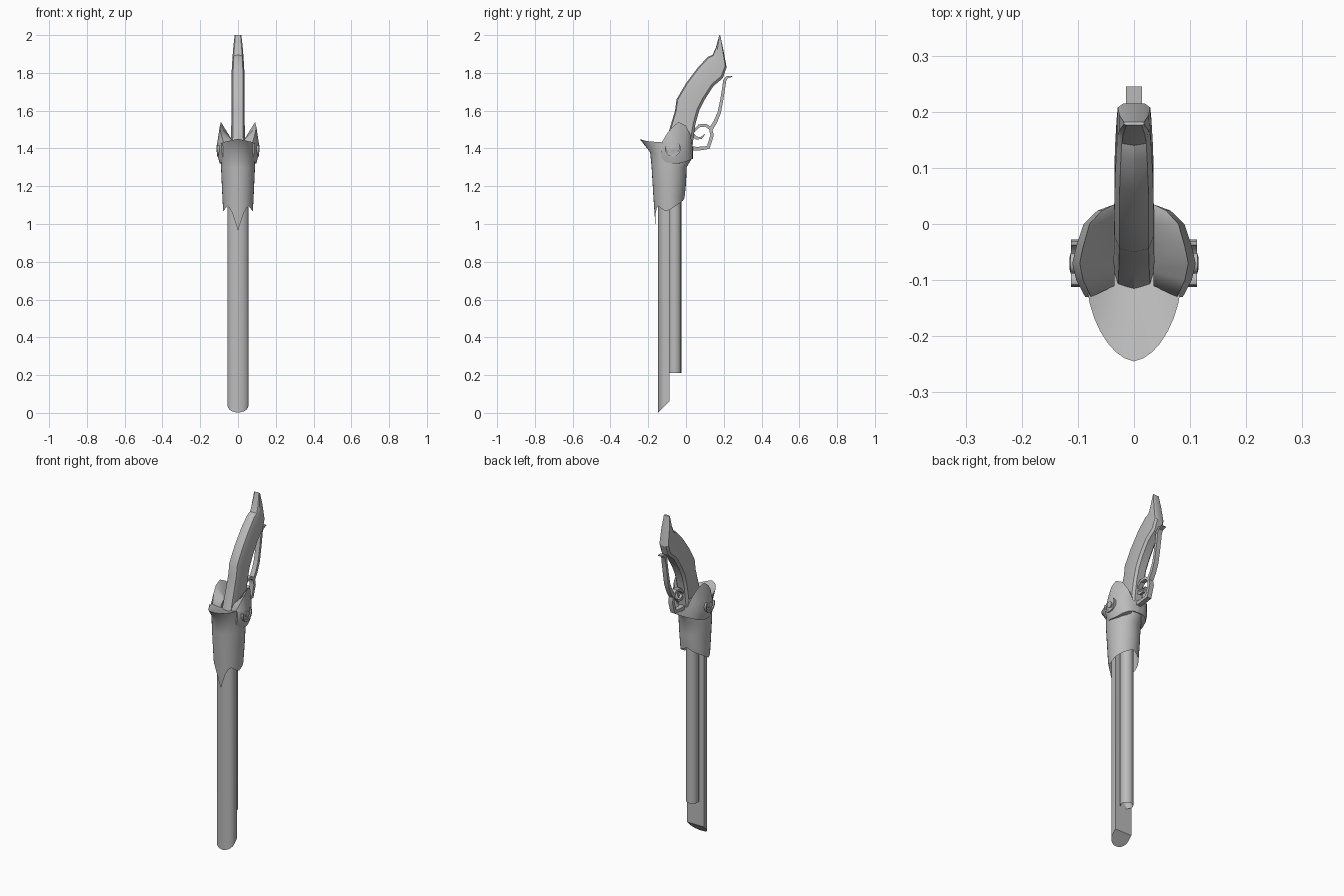
import bpy, bmesh, math
from math import sin, cos, pi, radians

cube = bpy.data.objects.get("Cube")
if cube:
    bpy.data.objects.remove(cube, do_unlink=True)

steel = bpy.data.materials.new("grey_steel")
steel.use_nodes = True
GREY = (0.5, 0.5, 0.5, 1)
steel.diffuse_color = GREY
steel.node_tree.nodes["Principled BSDF"].inputs["Base Color"].default_value = GREY


def loft(name, rows, ring=True, caps=True, angle=35):
    """Skin a list of equally long point rows."""
    bm = bmesh.new()
    grid = [[bm.verts.new(p) for p in row] for row in rows]
    n = len(rows[0])
    for a, b in zip(grid, grid[1:]):
        for i in range(n if ring else n - 1):
            j = (i + 1) % n
            bm.faces.new((a[i], a[j], b[j], b[i]))
    if caps:
        bm.faces.new(grid[0])
        bm.faces.new(grid[-1])
    bmesh.ops.remove_doubles(bm, verts=bm.verts, dist=0.0005)
    bmesh.ops.recalc_face_normals(bm, faces=bm.faces)
    mesh = bpy.data.meshes.new(name)
    bm.to_mesh(mesh)
    bm.free()
    mesh.materials.append(steel)
    mesh.shade_smooth()
    mesh.set_sharp_from_angle(angle=radians(angle))
    obj = bpy.data.objects.new(name, mesh)
    bpy.context.collection.objects.link(obj)
    return obj


def lerp(table, t):
    """Piecewise linear lookup."""
    if t <= table[0][0]:
        return table[0][1]
    for (a, u), (b, v) in zip(table, table[1:]):
        if t <= b:
            return u + (v - u) * (t - a) / (b - a)
    return table[-1][1]


def ribbon(name, path, half, width):
    """Sweep a flat bar along a path of (y, z) points, tapering by half."""
    rows = []
    for i, (y, z) in enumerate(path):
        (y0, z0), (y1, z1) = path[max(i - 1, 0)], path[min(i + 1, len(path) - 1)]
        d = math.hypot(y1 - y0, z1 - z0)
        ny, nz = -(z1 - z0) / d * half[i], (y1 - y0) / d * half[i]
        rows.append([(-width, y - ny, z - nz), (width, y - ny, z - nz),
                     (width, y + ny, z + nz), (-width, y + ny, z + nz)])
    return loft(name, rows)


# Main barrel: rounded front, flat back, slanted muzzle
section = [(0.055, -0.088), (0.055, -0.112)]
section += [(0.055 * cos(a * pi / 10), -0.112 - 0.036 * sin(a * pi / 10)) for a in range(1, 10)]
section += [(-0.055, -0.112), (-0.055, -0.088)]
loft("main_barrel", [[(x, y, y + 0.15) for x, y in section],
                     [(x, y, 1.25) for x, y in section]])

# Rear barrel: slimmer tube with a hollow muzzle
circle = [(sin(k * pi / 8), cos(k * pi / 8)) for k in range(16)]
loft("rear_barrel", [[(r * x, -0.06 + r * y, z) for x, y in circle]
                     for r, z in ((0.0, 0.25), (0.025, 0.25), (0.035, 0.212), (0.035, 1.25))],
     caps=False)

# Sleeve: flared body with a pointed lower front and a spout-like lip
CENTRE = -0.085
WIDTH = [(1.05, 0.078), (1.15, 0.083), (1.3, 0.09), (1.38, 0.087), (1.45, 0.085)]
FRONT = [(0.96, 0.075), (1.1, 0.085), (1.3, 0.097), (1.38, 0.105), (1.45, 0.16)]
BACK = [(1.07, 0.07), (1.14, 0.077), (1.2, 0.085), (1.3, 0.088), (1.35, 0.118)]
LOWER = [(0, 0.965), (20, 1.05), (40, 1.1), (75, 1.065), (120, 1.1), (180, 1.14)]
UPPER = [(0, 1.45), (45, 1.437), (90, 1.43), (130, 1.38), (180, 1.35)]


def sleeve_point(k, z, scale=1):
    a = k * pi / 16
    depth = lerp(FRONT if cos(a) > 0 else BACK, z)
    return (scale * lerp(WIDTH, z) * sin(a), CENTRE - scale * depth * cos(a), z)


def edge(table, k):
    return lerp(table, min(k, 32 - k) * 11.25)


K = range(32)
rows = [[(0, CENTRE, 1.2)] * 32,
        [sleeve_point(k, 1.2, 0.9) for k in K],
        [sleeve_point(k, edge(LOWER, k)) for k in K]]
for level in (1.15, 1.22, 1.3, 1.38):
    rows.append([sleeve_point(k, min(level, edge(UPPER, k) - 0.01)) for k in K])
rows.append([sleeve_point(k, edge(UPPER, k)) for k in K])
rows.append([(0, CENTRE, 1.40)] * 32)
loft("sleeve", rows, caps=False)

# Side guards: bowed cheek plates, each column is (y, x, top z, bottom z)
CHEEK = [(0.037, 0.0, 1.40, 1.345), (0.035, 0.035, 1.41, 1.345),
         (0.024, 0.065, 1.47, 1.34), (0, 0.09, 1.52, 1.33),
         (-0.04, 0.103, 1.54, 1.32), (-0.07, 0.11, 1.515, 1.32),
         (-0.10, 0.103, 1.48, 1.325), (-0.13, 0.087, 1.43, 1.34)]
for side, label in ((1, "left"), (-1, "right")):
    rows = []
    for y, x, top, low in CHEEK:
        inner = min(x, 0.035)
        rows.append([(side * inner, y * 0.85, low), (side * x * 0.88, y, low),
                     (side * x, y, (low + 1.42) / 2), (side * x, y, min(1.43, top)),
                     (side * max(x * 0.88, inner), y, top),
                     (side * inner, y * 0.85, min(top, 1.45))])
    loft("side_guard_" + label, rows, angle=40)

    # Crescent hook on the cheek
    rows = []
    for k in range(13):
        a = radians(-200 + k * 20)
        r = 0.042
        t = 0.002 + 0.011 * sin(k * pi / 12)
        y, z = -0.07, 1.40
        rows.append([(side * h, y + q * cos(a), z + q * sin(a))
                     for h, q in ((0.085, r), (0.112, r), (0.112, r - t), (0.085, r - t))])
    loft("crescent_" + label, rows)
    # Pivot boss inside the crescent
    loft("pivot_boss_" + label,
         [[(side * h, -0.07 + r * y, 1.40 + r * z) for y, z in circle]
          for h, r in ((0.09, 0.018), (0.113, 0.018), (0.115, 0.01))])

# Grip: curved handle, stations are (front y, z, back y, z, half width)
GRIP = [(-0.115, 1.41, 0.03, 1.37, 0.038), (-0.085, 1.51, 0.04, 1.46, 0.036),
        (-0.058, 1.6, 0.05, 1.53, 0.035), (-0.05, 1.66, 0.07, 1.6, 0.035),
        (0, 1.745, 0.1, 1.66, 0.035), (0.06, 1.825, 0.145, 1.73, 0.034),
        (0.115, 1.885, 0.195, 1.772, 0.031), (0.14, 1.895, 0.215, 1.83, 0.029),
        (0.157, 1.93, 0.198, 1.92, 0.026), (0.176, 2.0, 0.182, 1.997, 0.018)]
SHAPE = [(0, 0), (0.75, 0.05), (1, 0.24), (1, 0.9), (0.65, 1),
         (-0.65, 1), (-1, 0.9), (-1, 0.24), (-0.75, 0.05)]
loft("grip", [[(u * w, fy + (by - fy) * v, fz + (bz - fz) * v) for u, v in SHAPE]
              for fy, fz, by, bz, w in GRIP], angle=28)

# Trigger guard, lever and trigger
ribbon("trigger_guard",
       [(0.02, 1.40), (0.06, 1.398), (0.118, 1.405), (0.138, 1.47), (0.13, 1.505),
        (0.105, 1.523), (0.07, 1.52), (0.04, 1.49)],
       [0.012, 0.01, 0.01, 0.009, 0.009, 0.008, 0.008, 0.006], 0.014)
ribbon("lever",
       [(0.13, 1.50), (0.155, 1.54), (0.176, 1.59), (0.188, 1.65), (0.198, 1.71),
        (0.205, 1.76), (0.218, 1.777), (0.245, 1.782)],
       [0.01, 0.01, 0.009, 0.008, 0.008, 0.008, 0.007, 0.002], 0.014)
ribbon("trigger", [(0.03, 1.475), (0.055, 1.455), (0.08, 1.455), (0.1, 1.475)],
       [0.01, 0.008, 0.006, 0.002], 0.008)
